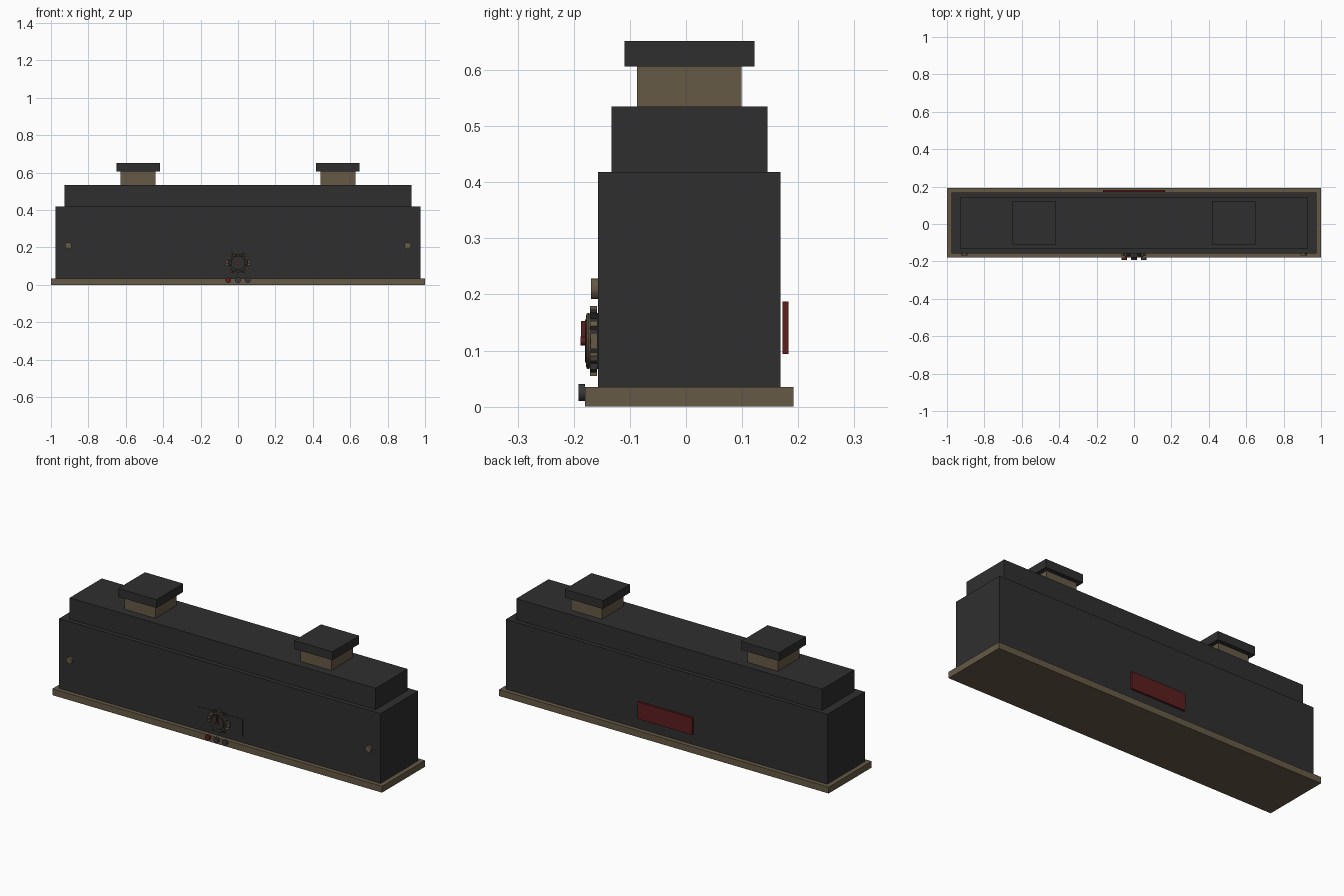
import bpy, math
from mathutils import Matrix

if "Cube" in bpy.data.objects:
    bpy.data.objects.remove(bpy.data.objects["Cube"])


def material(name, rgb):
    m = bpy.data.materials.new(name)
    m.use_nodes = True
    m.diffuse_color = (*rgb, 1)
    m.node_tree.nodes["Principled BSDF"].inputs["Base Color"].default_value = (*rgb, 1)
    return m


DARK = material("charcoal", (0.028, 0.028, 0.028))
BRASS = material("dull brass", (0.13, 0.1, 0.06))
RED = material("deep red", (0.11, 0.013, 0.014))
GREY = material("dark grey", (0.04, 0.04, 0.045))


def finish(name, mat):
    o = bpy.context.object
    o.name = o.data.name = name
    o.data.materials.append(mat)
    return o


def box(name, mat, x, y, z):
    """Box spanning the given (low, high) ranges."""
    bpy.ops.mesh.primitive_cube_add(size=1)
    o = finish(name, mat)
    spans = (x, y, z)
    size = [b - a for a, b in spans]
    mid = [(a + b) / 2 for a, b in spans]
    o.data.transform(Matrix.Translation(mid) @ Matrix.Diagonal((*size, 1)))
    return o


def disc(name, mat, x, z, r, y, sides=24):
    """Cylinder facing the front, spanning the y range."""
    bpy.ops.mesh.primitive_cylinder_add(
        vertices=sides, radius=r, depth=y[1] - y[0],
        location=(x, sum(y) / 2, z), rotation=(math.pi / 2, 0, 0))
    o = finish(name, mat)
    bpy.ops.object.shade_smooth_by_angle()
    return o


def ring(name, mat, x, y, z, r, thick):
    bpy.ops.mesh.primitive_torus_add(
        major_radius=r, minor_radius=thick, major_segments=32, minor_segments=8,
        location=(x, y, z), rotation=(math.pi / 2, 0, 0))
    finish(name, mat)
    bpy.ops.object.shade_smooth_by_angle()


# Stepped casing on a plinth
box("plinth", BRASS, (-1, 1), (-0.18, 0.192), (0, 0.035))
box("body", DARK, (-0.975, 0.975), (-0.157, 0.168), (0.035, 0.418))
box("upper_step", DARK, (-0.928, 0.928), (-0.133, 0.145), (0.418, 0.535))

# Pedestals with caps, and front studs
for side, s in (("left", 1), ("right", -1)):
    c = s * 0.534
    box(side + "_pedestal", BRASS, (c - 0.093, c + 0.093), (-0.087, 0.099), (0.535, 0.606))
    box(side + "_cap", DARK, (c - 0.116, c + 0.116), (-0.11, 0.122), (0.606, 0.652))
    disc(side + "_stud", BRASS, s * 0.907, 0.21, 0.018, (-0.169, -0.157), 12)

# Back plate
box("back_plate", RED, (-0.165, 0.165), (0.172, 0.183), (0.094, 0.187))

# Front panel and dial
DZ = 0.117
box("front_panel", DARK, (-0.14, 0.14), (-0.159, -0.157), (0.07, 0.163))
disc("dial_back", DARK, 0, DZ, 0.05, (-0.171, -0.157), 32)
ring("dial_rim", BRASS, 0, -0.174, DZ, 0.046, 0.004)
disc("dial_face", DARK, 0, DZ, 0.038, (-0.18, -0.17), 32)
for i in range(12):
    tick = box("dial_tick", DARK if i % 2 else BRASS,
               (-0.005, 0.005), (-0.171, -0.159), (0.046, 0.062))
    tick.location.z = DZ
    tick.rotation_euler.y = i * math.pi / 6
for side, s in (("left", 1), ("right", -1)):
    ends = sorted((s * 0.05, s * 0.066))
    box(side + "_dial_lug", BRASS, ends, (-0.17, -0.158), (DZ - 0.014, DZ + 0.014))
box("dial_needle", RED, (-0.004, 0.004), (-0.187, -0.18), (DZ, 0.153))
disc("dial_hub", RED, 0, DZ, 0.008, (-0.188, -0.18), 16)

# Row of buttons on the plinth
for name, mat, x in (("red_button", RED, -0.052), ("middle_button", GREY, 0),
                     ("end_button", GREY, 0.052)):
    disc(name, mat, x, 0.025, 0.015, (-0.192, -0.18), 16)
